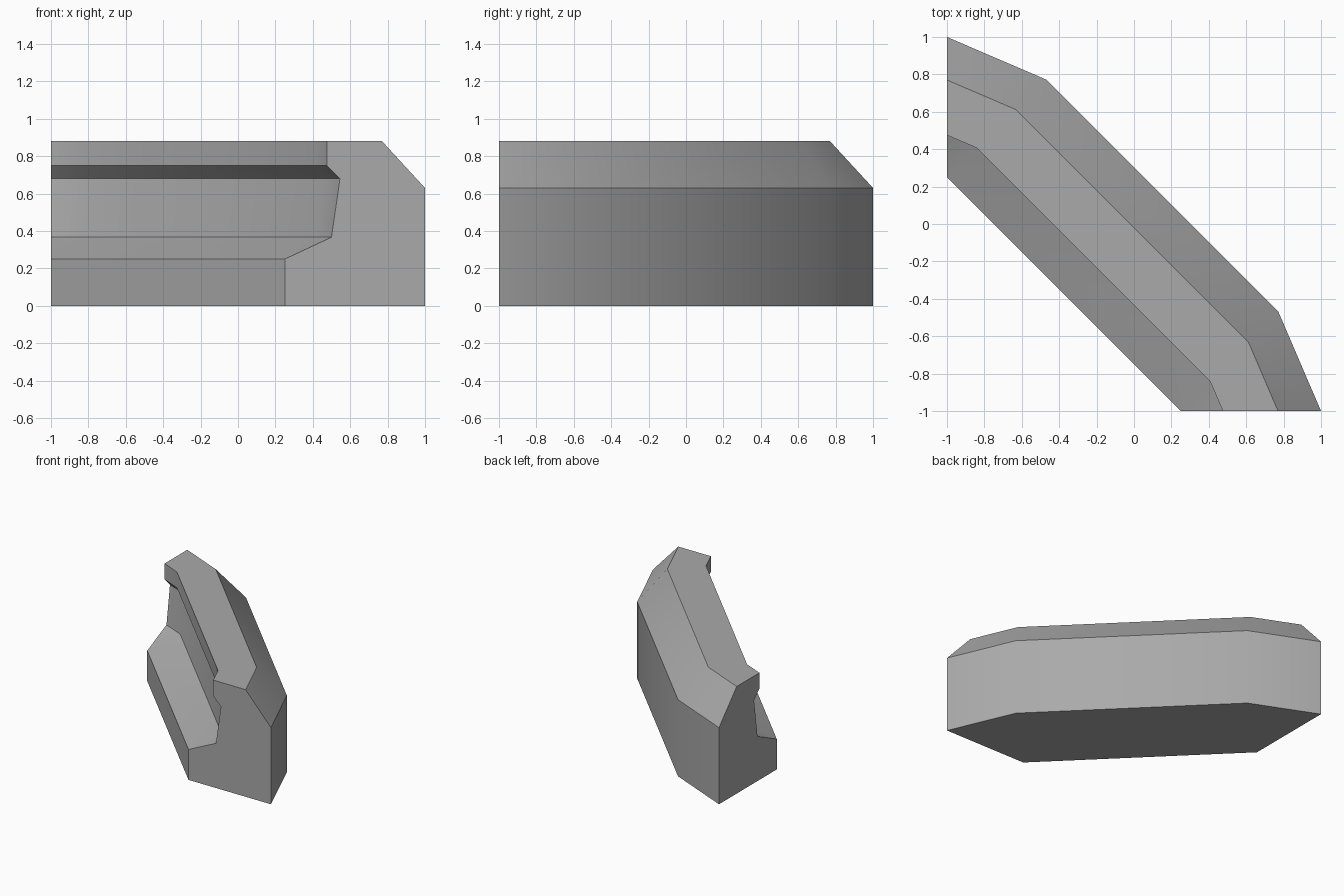
import bpy
import bmesh
import math

cube = bpy.data.objects.get("Cube")
if cube:
    bpy.data.objects.remove(cube, do_unlink=True)

# Stone colour
stone = bpy.data.materials.new("warm_grey_stone")
stone.use_nodes = True
GREY = (0.4, 0.4, 0.4, 1)
stone.diffuse_color = GREY
stone.node_tree.nodes["Principled BSDF"].inputs["Base Color"].default_value = GREY

# Cross-section of the moulding: distance outwards, height
INNER = 0.25
PROFILE = [(INNER, 0), (1, 0), (1, 0.63), (0.77, 0.88), (0.475, 0.88),
           (0.475, 0.75), (0.545, 0.68), (0.5, 0.367), (INNER, 0.25)]


def end_point(d, z):
    return (d, -1, z)


def corner_point(d, z):
    reach = d - INNER
    return (INNER + 0.695 * reach, -1 + 0.71 * reach, z)


def mirrored(points):
    return [(y, x, z) for x, y, z in points]


# Sweep the section around the bent corner, mirrored on the diagonal
end = [end_point(*p) for p in PROFILE]
corner = [corner_point(*p) for p in PROFILE]
sections = [end, corner, mirrored(corner), mirrored(end)]

bm = bmesh.new()
rings = [[bm.verts.new(p) for p in section] for section in sections]
for a, b in zip(rings, rings[1:]):
    for i in range(len(a)):
        j = (i + 1) % len(a)
        bm.faces.new((a[i], a[j], b[j], b[i]))
bm.faces.new(rings[0])
bm.faces.new(rings[-1])
bmesh.ops.remove_doubles(bm, verts=bm.verts, dist=0.001)
bmesh.ops.recalc_face_normals(bm, faces=bm.faces)

mesh = bpy.data.meshes.new("corner_moulding")
bm.to_mesh(mesh)
bm.free()
mesh.materials.append(stone)
moulding = bpy.data.objects.new("corner_moulding", mesh)
bpy.context.collection.objects.link(moulding)

# Smooth the shallow bends, keep the profile edges sharp
bpy.context.view_layer.objects.active = moulding
moulding.select_set(True)
bpy.ops.object.shade_smooth_by_angle(angle=math.radians(30))
